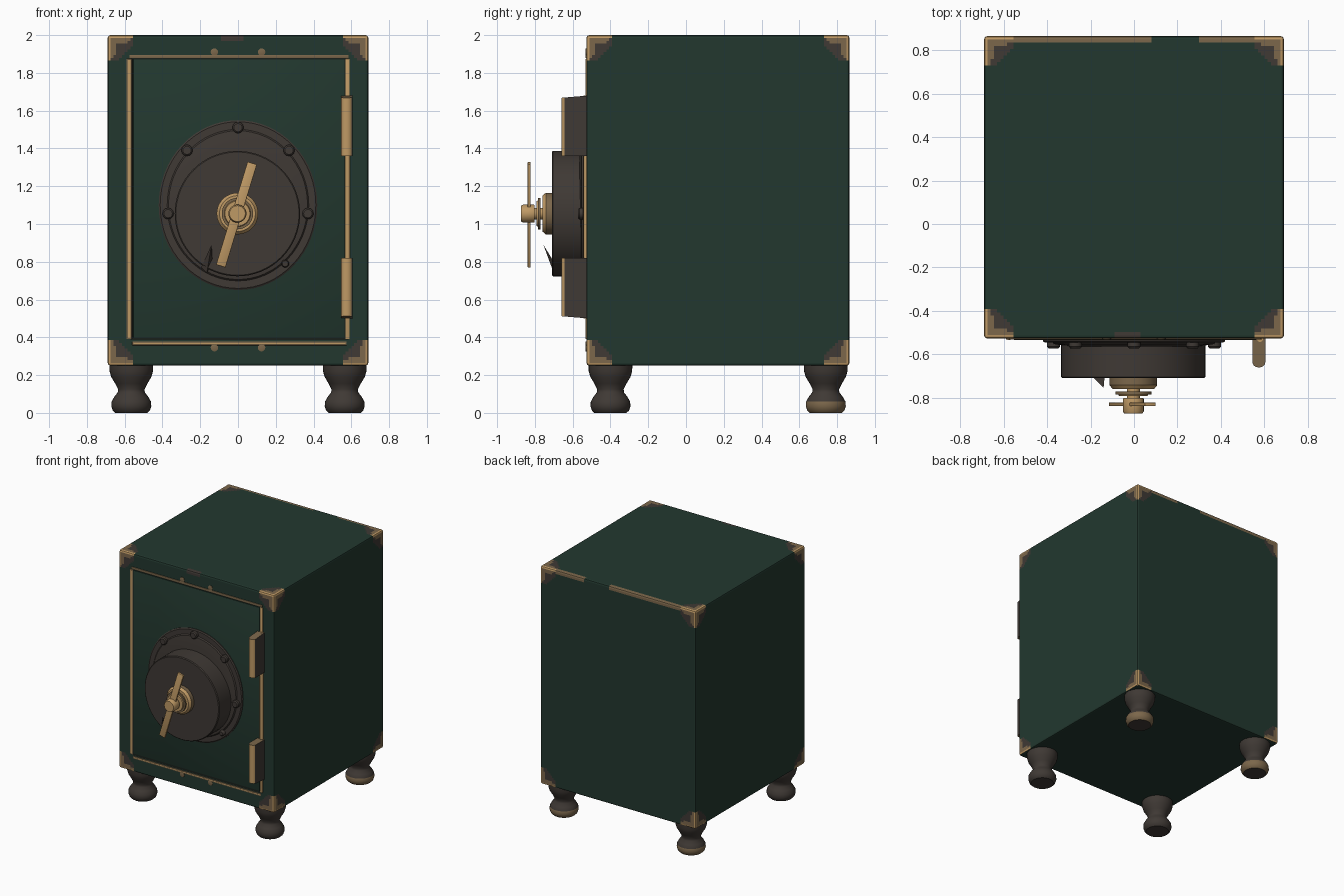
import bpy, bmesh, math
from mathutils import Vector, Matrix

if "Cube" in bpy.data.objects:
    bpy.data.objects.remove(bpy.data.objects["Cube"])

def material(name, rgb):
    m = bpy.data.materials.new(name)
    m.diffuse_color = (*rgb, 1)
    m.use_nodes = True
    m.node_tree.nodes["Principled BSDF"].inputs["Base Color"].default_value = m.diffuse_color
    return m

GREEN = material("dark green paint", (0.016, 0.039, 0.028))
IRON = material("dark iron", (0.050, 0.041, 0.035))
TAN = material("worn tan", (0.20, 0.135, 0.070))
BRASS = material("bright brass", (0.52, 0.32, 0.13))
GAP = material("shadow gap black", (0.010, 0.014, 0.011))

def finish(name, bm, mats, smooth=True):
    bmesh.ops.recalc_face_normals(bm, faces=bm.faces[:])
    me = bpy.data.meshes.new(name)
    bm.to_mesh(me)
    bm.free()
    for m in mats:
        me.materials.append(m)
    ob = bpy.data.objects.new(name, me)
    bpy.context.collection.objects.link(ob)
    if smooth:
        bpy.ops.object.select_all(action='DESELECT')
        ob.select_set(True)
        bpy.context.view_layer.objects.active = ob
        bpy.ops.object.shade_smooth_by_angle(angle=math.radians(35))
    return ob

def box_mesh(lo, hi, bevel=0, segments=2):
    bm = bmesh.new()
    lo, hi = Vector(lo), Vector(hi)
    bmesh.ops.create_cube(bm, size=1, matrix=Matrix.Translation((lo + hi) / 2)
                          @ Matrix.Diagonal((*(hi - lo), 1)))
    if bevel:
        bmesh.ops.bevel(bm, geom=bm.edges[:], offset=bevel, segments=segments,
                        profile=0.5, affect='EDGES')
    return bm

def box(name, lo, hi, mat, bevel=0):
    return finish(name, box_mesh(lo, hi, bevel), [mat])

def lathe(name, profile, loc, mats, along_y=False, n=48, squash=1, rule=None):
    """Turn (radius, height) points round z, or round -y when along_y."""
    bm = bmesh.new()
    rings = []
    for r, h in profile:
        ring = []
        for i in range(n):
            t = 2 * math.pi * i / n
            c, s = r * math.cos(t), r * math.sin(t) * squash
            p = Vector((c, -h, s)) if along_y else Vector((c, s, h))
            ring.append(bm.verts.new(p + Vector(loc)))
        rings.append(ring)
    for a, b in zip(rings, rings[1:]):
        for i in range(n):
            j = (i + 1) % n
            bm.faces.new((a[i], a[j], b[j], b[i]))
    bm.faces.new(rings[0])
    bm.faces.new(rings[-1])
    if rule:
        for f in bm.faces:
            f.material_index = rule(f.calc_center_median())
    return finish(name, bm, mats)

# Safe body, cut into small cells near the corners for the worn metal patches
LO, HI = Vector((-0.69, -0.527, 0.25)), Vector((0.69, 0.865, 2.0))
bm = box_mesh(LO, HI, 0.014)
cuts = [(a, e + s * 0.015 * i) for a in range(3)
        for e, s in ((LO[a], 1), (HI[a], -1)) for i in range(1, 10)]
cuts += [(0, x) for x in (-0.09, 0.03, 0.08, 0.30)]
for axis, v in cuts:
    co, no = Vector(), Vector()
    co[axis], no[axis] = v, 1
    bmesh.ops.bisect_plane(bm, geom=bm.verts[:] + bm.edges[:] + bm.faces[:],
                           plane_co=co, plane_no=no)
bm.normal_update()
for f in bm.faces:
    c = f.calc_center_median()
    if f.normal.z < -0.9:
        continue
    d = sorted(min(c[i] - LO[i], HI[i] - c[i]) for i in range(3))
    a, b = d[1], d[2]
    if b < 0.13 and a + b < 0.19:
        # tan inner rim, iron middle, brass along the edges
        if a + b > 0.15:
            f.material_index = 1
        elif a < 0.03 or a + b < 0.075:
            f.material_index = 3 if a < 0.016 else 2
        else:
            f.material_index = 1 if (a > 0.045 or b > 0.10) else 2
    elif HI.y - c.y < 0.028 and HI.z - c.z < 0.028 and not 0.08 < c.x < 0.30:
        f.material_index = 2          # worn back top edge
    elif c.y < -0.5 and HI.z - c.z < 0.03 and -0.09 < c.x < 0.03:
        f.material_index = 1          # worn front top edge
finish("safe_body", bm, [GREEN, IRON, TAN, BRASS])

# Door panel, dark gap and brass trim
F = -0.527
box("door_gap", (-0.568, F - 0.001, 0.385), (0.585, F + 0.01, 1.885), GAP)
box("door_panel", (-0.555, F - 0.006, 0.398), (0.565, F + 0.01, 1.872), GREEN, 0.003)
trims = {"left": ((-0.59, 0.39), (-0.562, 1.875)),
         "right": ((0.568, 0.39), (0.59, 1.875)),
         "top": ((-0.575, 1.878), (0.585, 1.895)),
         "bottom": ((-0.56, 0.358), (0.575, 0.378))}
for side, ((x0, z0), (x1, z1)) in trims.items():
    box("door_trim_" + side, (x0, F - 0.005, z0), (x1, F + 0.01, z1),
        BRASS if side == "right" else TAN, 0.002)
    if side in ("left", "bottom"):
        k = 0.007
        box("door_trim_shine_" + side, (x0 + k, F - 0.006, z0 + k),
            (x1 - k, F, z1 - k), BRASS)
for x in (-0.125, 0.125):
    for z in (0.345, 1.91):
        lathe("trim_stud", [(0.02, 0), (0.02, 0.004), (0.012, 0.006)],
              (x, F, z), [TAN], True, 12)

# Hinges: iron leaf with a brass rounded front, joined by a rod
for z0, z1 in ((0.50, 0.82), (1.36, 1.68)):
    bm = box_mesh((0.545, -0.66, z0), (0.605, F + 0.01, z1))
    for v in bm.verts:                # taper towards the front
        if v.co.y < -0.6:
            if z0 < 1 and v.co.z < 0.6:
                v.co.z += 0.012
            if z0 > 1 and v.co.z > 1.6:
                v.co.z -= 0.012
    edges = [e for e in bm.edges if all(v.co.y < -0.6 for v in e.verts)
             and abs(e.verts[0].co.z - e.verts[1].co.z) > 0.1]
    bmesh.ops.bevel(bm, geom=edges, offset=0.026, segments=4, profile=0.5, affect='EDGES')
    bm.normal_update()
    for f in bm.faces:
        c = f.calc_center_median()
        f.material_index = 0 if f.normal.x > 0.95 else (1 if f.normal.y < -0.5 else 2)
    finish("hinge", bm, [IRON, BRASS, TAN])
lathe("hinge_rod", [(0.014, 0.5), (0.014, 1.68)], (0.58, F - 0.002, 0), [BRASS], n=12)

# Lock flange, bolts and drum
lathe("lock_flange", [(0.42, 0), (0.42, 0.012), (0.412, 0.018), (0.375, 0.018),
                      (0.368, 0.026), (0.30, 0.036)],
      (0, F, 1.10), [IRON], True, 64, squash=1.07)
for x, z in ((0, 1.51), (-0.27, 1.39), (0.27, 1.39), (-0.37, 1.055), (0.37, 1.055), (0.25, 0.79)):
    r = 0.021 if z < 0.9 else 0.03
    lathe("flange_bolt", [(r, 0), (r, 0.038), (r * 0.75, 0.046)], (x, F, z), [IRON], True, 12)
C = (-0.003, F, 1.055)
lathe("lock_drum", [(0.332, 0), (0.332, 0.177), (0.326, 0.183)], C, [IRON], True, 64)

# Small pointer spike on the drum
bm = bmesh.new()
p = [bm.verts.new(v) for v in ((-0.195, -0.70, 0.77), (-0.165, -0.70, 0.74),
                               (-0.135, -0.70, 0.80), (-0.14, -0.755, 0.89))]
for tri in ((0, 1, 2), (0, 1, 3), (1, 2, 3), (2, 0, 3)):
    bm.faces.new([p[i] for i in tri])
finish("drum_pointer", bm, [IRON], False)

# Collar, washer and handle hub
lathe("handle_collar", [(0.11, 0.18), (0.11, 0.215), (0.095, 0.233), (0.08, 0.233),
                        (0.075, 0.225), (0.05, 0.225)], C, [TAN, BRASS, IRON], True,
      rule=lambda c: 0 if math.hypot(c.x - C[0], c.z - C[2]) > 0.1 and c.y > -0.74 else 1)
lathe("handle_washer", [(0.083, 0.243), (0.083, 0.257)], C, [TAN, BRASS], True,
      rule=lambda c: 0)
lathe("handle_washer_rim", [(0.07, 0.256), (0.066, 0.264)], C, [BRASS], True)
lathe("handle_shaft", [(0.03, 0.18), (0.03, 0.33)], C, [BRASS], True, 24)
lathe("handle_hub", [(0.046, 0.275), (0.048, 0.28), (0.048, 0.335), (0.042, 0.346)],
      C, [BRASS], True, 24)

# Tilted handle bar
bar = box("handle_bar", (-0.026, -0.008, -0.285), (0.026, 0.008, 0.285), BRASS, 0.003)
bar.location = (-0.008, -0.83, 1.05)
bar.rotation_euler = (0, math.radians(17), 0)

# Turned feet, the back pair worn to tan at the base
foot = [(0.085, 0), (0.098, 0.012), (0.106, 0.035), (0.104, 0.06), (0.09, 0.085),
        (0.072, 0.108), (0.07, 0.125), (0.085, 0.155), (0.106, 0.19), (0.115, 0.22),
        (0.116, 0.255)]
for x in (-0.565, 0.565):
    for y, where in ((-0.4, "front"), (0.74, "back")):
        lathe(where + "_foot", foot, (x, y, 0), [IRON, TAN], n=32,
              rule=lambda c, w=where: int(w == "back" and 0.001 < c.z < 0.05))
